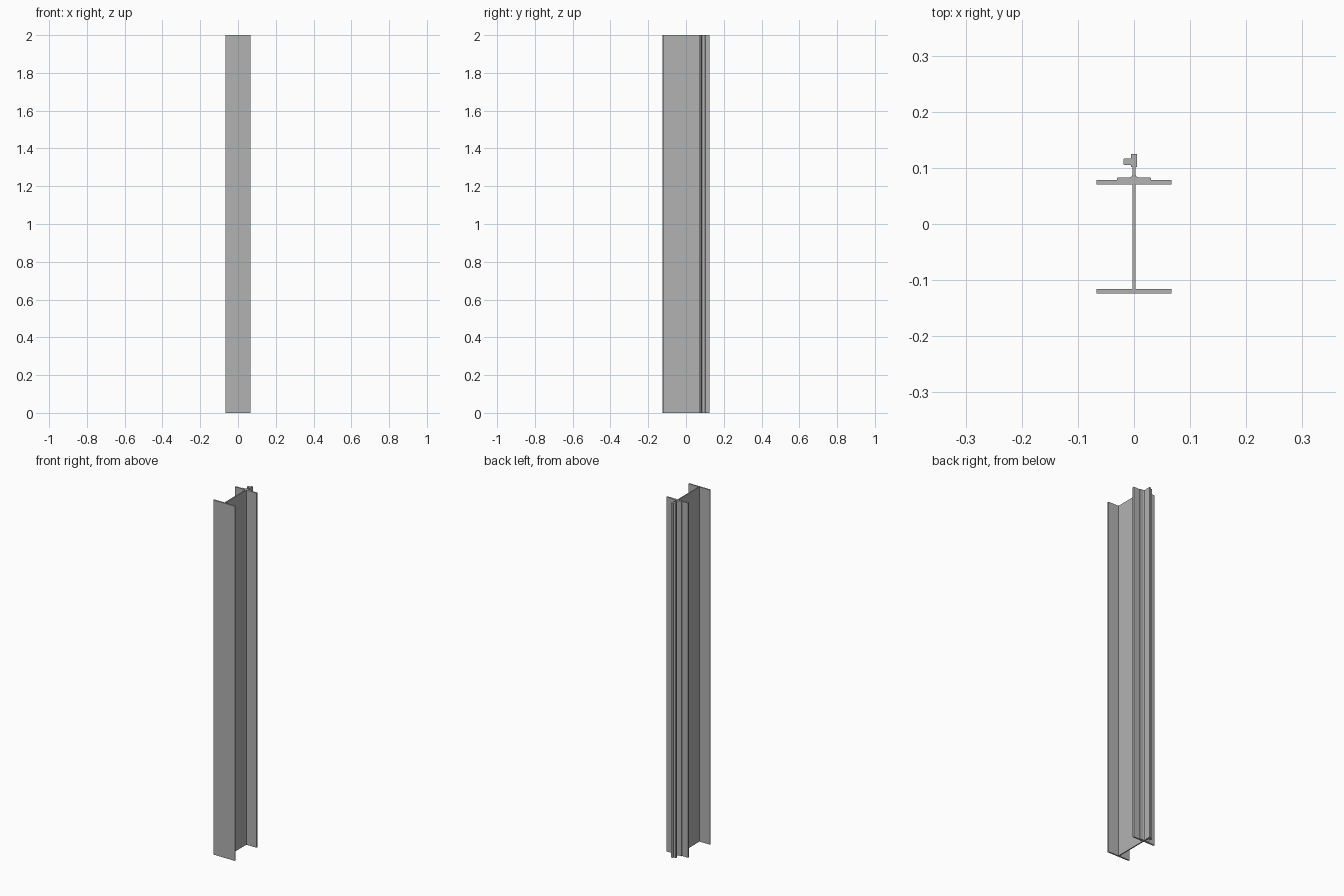
import bpy
import bmesh

HEIGHT = 2.0

if "Cube" in bpy.data.objects:
    bpy.data.objects.remove(bpy.data.objects["Cube"], do_unlink=True)

steel = bpy.data.materials.new("grey steel")
steel.use_nodes = True
steel.diffuse_color = (0.448, 0.448, 0.448, 1)
steel.node_tree.nodes["Principled BSDF"].inputs["Base Color"].default_value = (0.448, 0.448, 0.448, 1)


def extrude_profile(name, points):
    """Extrude a plan outline over the full column height."""
    bm = bmesh.new()
    face = bm.faces.new([bm.verts.new((x, y, 0)) for x, y in points])
    new = bmesh.ops.extrude_face_region(bm, geom=[face])["geom"]
    top = [v for v in new if isinstance(v, bmesh.types.BMVert)]
    bmesh.ops.translate(bm, verts=top, vec=(0, 0, HEIGHT))
    bmesh.ops.recalc_face_normals(bm, faces=bm.faces)
    mesh = bpy.data.meshes.new(name)
    bm.to_mesh(mesh)
    bm.free()
    mesh.materials.append(steel)
    obj = bpy.data.objects.new(name, mesh)
    bpy.context.collection.objects.link(obj)
    return obj


def mirrored(half):
    """Complete a right-hand outline with its mirror image."""
    return half + [(-x, y) for x, y in reversed(half)]


# Wide-flange column: front flange, web and back flange
flange, web = 0.067, 0.003
extrude_profile("column", mirrored([
    (flange, -0.124), (flange, -0.116), (web, -0.116),
    (web, 0.070), (flange, 0.070), (flange, 0.078)]))

# Tee rail: tapered foot, thin neck and thicker head
extrude_profile("guide_rail", mirrored([
    (0.030, 0.078), (0.030, 0.082), (0.028, 0.083), (0.008, 0.083),
    (0.004, 0.085), (0.0027, 0.088), (0.0027, 0.101),
    (0.005, 0.102), (0.005, 0.125)]))

# Narrow bar with chamfered edges on the right side of the rail head
extrude_profile("side_bar", [
    (-0.005, 0.105), (-0.017, 0.105), (-0.019, 0.107),
    (-0.019, 0.115), (-0.017, 0.117), (-0.005, 0.117)])
